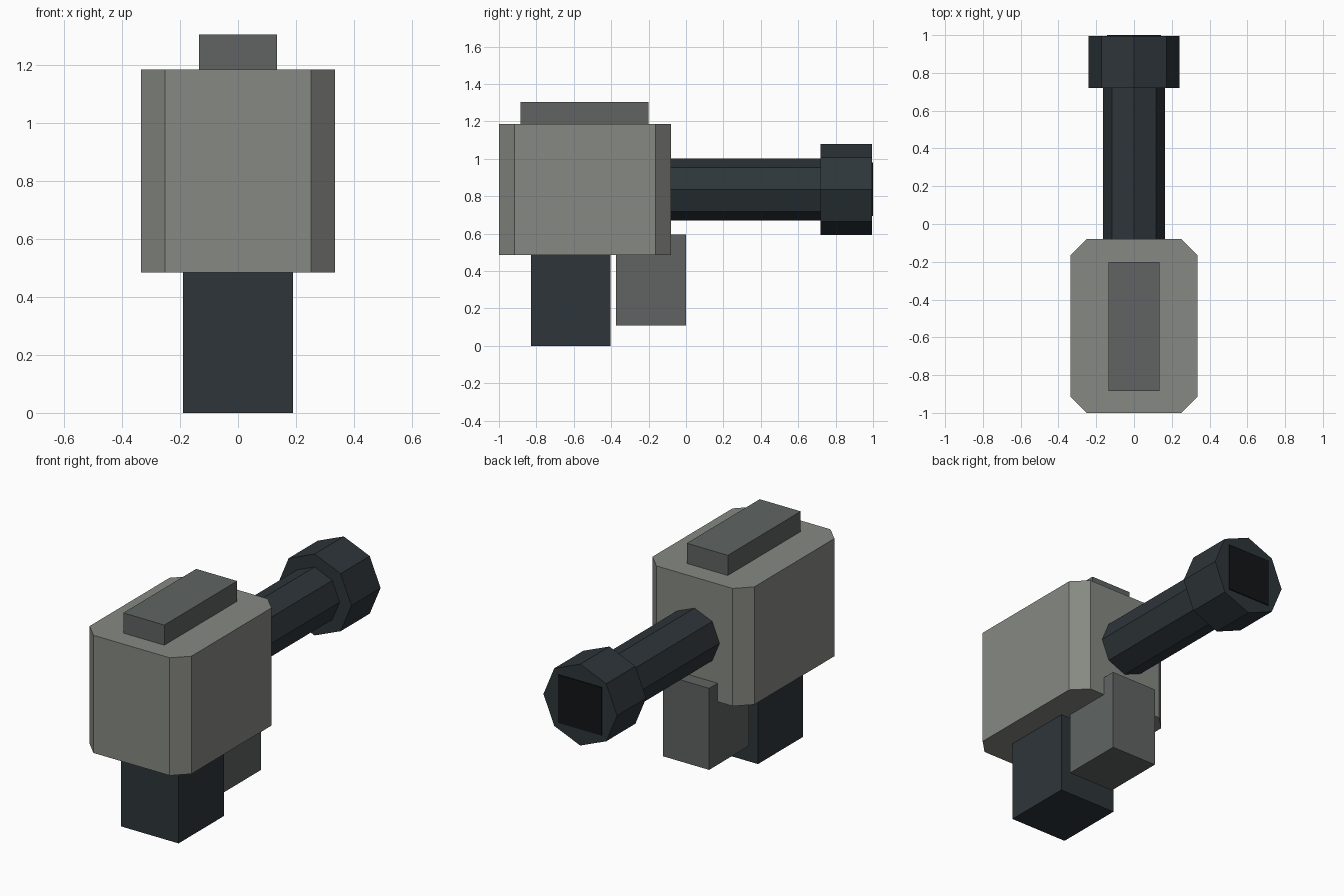
import bpy, bmesh, math
from mathutils import Matrix

if "Cube" in bpy.data.objects:
    bpy.data.objects.remove(bpy.data.objects["Cube"])


def material(name, rgb):
    m = bpy.data.materials.new(name)
    m.diffuse_color = (*rgb, 1)
    m.use_nodes = True
    m.node_tree.nodes["Principled BSDF"].inputs["Base Color"].default_value = m.diffuse_color
    return m


BODY = material("body_grey", (0.24, 0.25, 0.225))
TRIM = material("trim_grey", (0.115, 0.127, 0.124))
DARK = material("dark_steel", (0.027, 0.036, 0.042))
BLACK = material("bore_black", (0.006, 0.007, 0.008))


def finish(name, bm, mat):
    bmesh.ops.recalc_face_normals(bm, faces=bm.faces)
    mesh = bpy.data.meshes.new(name)
    bm.to_mesh(mesh)
    bm.free()
    mesh.materials.append(mat)
    ob = bpy.data.objects.new(name, mesh)
    bpy.context.collection.objects.link(ob)
    return ob


def box(name, half_x, y, z, mat, chamfer=0):
    """Box centred on x; optional chamfer on its vertical edges."""
    bm = bmesh.new()
    bmesh.ops.create_cube(bm, size=1)
    for v in bm.verts:
        v.co = (v.co.x * 2 * half_x,
                y[0] + (v.co.y + 0.5) * (y[1] - y[0]),
                z[0] + (v.co.z + 0.5) * (z[1] - z[0]))
    if chamfer:
        upright = [e for e in bm.edges
                   if abs(e.verts[0].co.z - e.verts[1].co.z) > 0.01]
        bmesh.ops.bevel(bm, geom=upright, offset=chamfer, segments=1,
                        affect='EDGES', profile=0.5)
    return finish(name, bm, mat)


def octagon_tube(name, radius, y, z, mat):
    """Solid eight-sided cylinder along y with a corner pointing up."""
    bm = bmesh.new()
    place = (Matrix.Translation((0, (y[0] + y[1]) / 2, z))
             @ Matrix.Rotation(math.pi / 2, 4, 'X'))
    bmesh.ops.create_cone(bm, cap_ends=True, segments=8, radius1=radius,
                          radius2=radius, depth=y[1] - y[0], matrix=place)
    return finish(name, bm, mat)


# Housing with chamfered uprights, and the plate on top
box("housing", 0.335, (-1.0, -0.08), (0.485, 1.185), BODY, chamfer=0.084)
box("top_plate", 0.135, (-0.885, -0.2), (1.18, 1.305), TRIM)

# Supports below the housing
box("pedestal", 0.19, (-0.83, -0.405), (0, 0.49), DARK)
box("lower_block", 0.152, (-0.375, 0.0), (0.11, 0.595), TRIM)

# Barrel, muzzle and dark bore
AXIS_Z = 0.836
octagon_tube("barrel", 0.165, (-0.1, 0.73), AXIS_Z, DARK)
octagon_tube("muzzle", 0.242, (0.72, 0.994), AXIS_Z, DARK)
box("bore", 0.143, (0.97, 1.0), (AXIS_Z - 0.143, AXIS_Z + 0.143), BLACK)
